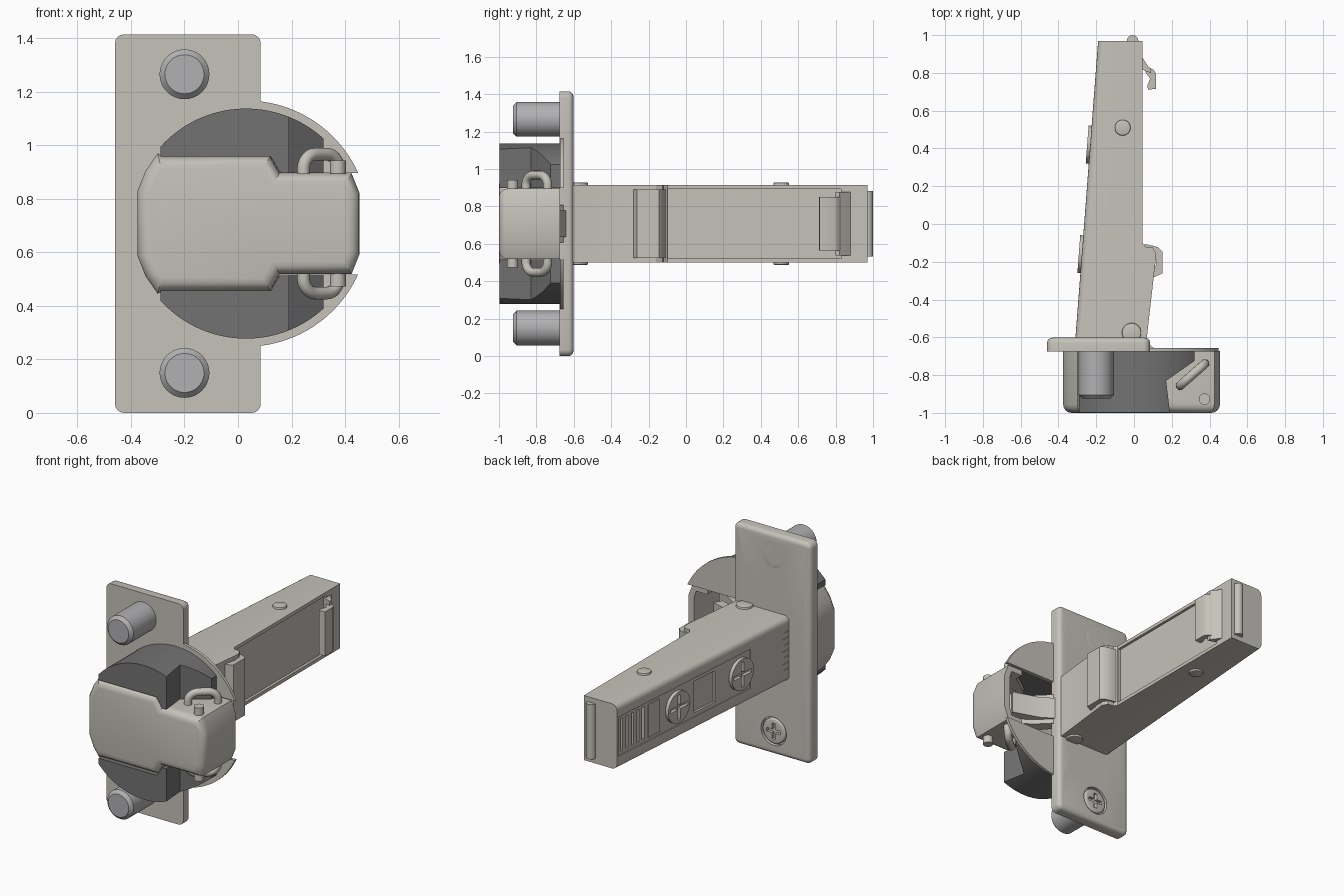
import bpy, bmesh, math
from mathutils import Vector

if "Cube" in bpy.data.objects:
    bpy.data.objects.remove(bpy.data.objects["Cube"])

C = 0.7075  # mid height


def material(name, col):
    m = bpy.data.materials.new(name)
    m.diffuse_color = (*col, 1)
    m.use_nodes = True
    m.node_tree.nodes["Principled BSDF"].inputs["Base Color"].default_value = m.diffuse_color
    return m


LIGHT = material("nickel", (0.56, 0.54, 0.49))
DARK = material("dark_plastic", (0.17, 0.17, 0.17))
STEEL = material("screw_steel", (0.44, 0.44, 0.45))


def finish(name, bm, mat):
    bmesh.ops.recalc_face_normals(bm, faces=bm.faces)
    me = bpy.data.meshes.new(name)
    bm.to_mesh(me)
    bm.free()
    me.materials.append(mat)
    ob = bpy.data.objects.new(name, me)
    bpy.context.collection.objects.link(ob)
    return ob


def prism(name, pts, axis, lo, hi, mat=LIGHT):
    """Extrude an xy outline along z, or an xz outline along y."""
    bm = bmesh.new()
    co = (lambda p, w: (p[0], p[1], w)) if axis == 'z' else (lambda p, w: (p[0], w, p[1]))
    a = [bm.verts.new(co(p, lo)) for p in pts]
    b = [bm.verts.new(co(p, hi)) for p in pts]
    bm.faces.new(a)
    bm.faces.new(b)
    for i in range(len(pts)):
        j = (i + 1) % len(pts)
        bm.faces.new((a[i], a[j], b[j], b[i]))
    return finish(name, bm, mat)


def box(name, x, y, z, mat=LIGHT):
    return prism(name, [(x[0], y[0]), (x[1], y[0]), (x[1], y[1]), (x[0], y[1])], 'z', *z, mat)


def cyl(name, p, q, r, mat=LIGHT, seg=48):
    p, q = Vector(p), Vector(q)
    bm = bmesh.new()
    bmesh.ops.create_cone(bm, cap_ends=True, segments=seg, radius1=r, radius2=r, depth=(q - p).length)
    rot = (q - p).to_track_quat('Z', 'Y').to_matrix().to_4x4()
    rot.translation = (p + q) / 2
    bm.transform(rot)
    return finish(name, bm, mat)


def bevel(ob, width, seg, pick):
    """Bevel the edges whose two ends satisfy pick."""
    bm = bmesh.new()
    bm.from_mesh(ob.data)
    es = [e for e in bm.edges if pick(e.verts[0].co, e.verts[1].co)]
    bmesh.ops.bevel(bm, geom=es, offset=width, segments=seg, profile=0.5, affect='EDGES')
    bm.to_mesh(ob.data)
    bm.free()
    return ob


def boolean(ob, tool, op='DIFFERENCE'):
    m = ob.modifiers.new("cut", 'BOOLEAN')
    m.operation, m.object, m.solver = op, tool, 'EXACT'
    with bpy.context.temp_override(object=ob, active_object=ob):
        bpy.ops.object.modifier_apply(modifier=m.name)
    bpy.data.objects.remove(tool)


def near(a, b):
    return abs(a - b) < 1e-3


def flip(pts):
    return pts + [(x, 2 * C - z) for x, z in reversed(pts)]


# mounting plate with rounded back edges and a round pocket
r, corners = 0.034, []
for cx, cz, a0 in ((0.051, r, -90), (0.051, 2 * C - r, 0), (-0.426, 2 * C - r, 90), (-0.426, r, 180)):
    for k in range(5):
        a = math.radians(a0 + k * 22.5)
        corners.append((cx + r * math.cos(a), cz + r * math.sin(a)))
plate = prism("mounting_plate", corners, 'y', -0.675, -0.602)
bevel(plate, 0.027, 4, lambda a, b: near(a.y, -0.602) and near(b.y, -0.602))
boolean(plate, cyl("cutter", (0.03, -0.8, C), (0.03, -0.5, C), 0.435, seg=96))

# thin cup flange, slotted for the arm
flange = cyl("cup_flange", (0.03, -0.6745, C), (0.03, -0.656, C), 0.46, seg=96)
boolean(flange, box("cutter", (-0.3, 0.6), (-0.8, -0.5), (C - 0.19, C + 0.19)))
for s in (1, -1):
    z = C + s * 0.25
    boolean(flange, box("cutter", (-0.01, 0.04), (-0.8, -0.5), (z - 0.022, z + 0.022)))

# dark cup halves
for s, n in ((1, "upper"), (-1, "lower")):
    half = prism("cup_" + n, [(-0.29, -0.997), (0.19, -0.997), (0.17, -0.83), (0.32, -0.725),
                              (0.32, -0.673), (-0.29, -0.673)], 'z', C + s * 0.19, C + s * 0.6, DARK)
    boolean(half, cyl("cutter", (0.03, -1.2, C), (0.03, -0.5, C), 0.43, seg=96), 'INTERSECT')
    boolean(half, prism("cutter", [(-0.4, C), (0.3, C), (0.3, C + s * 0.188), (0.16, C + s * 0.188),
                                   (0.122, C + s * 0.2505), (-0.4, C + s * 0.2505)], 'y', -1.1, -0.935))

# metal strap wrapping the cup
outline = flip([(-0.375, 0.83), (-0.345, 0.905), (-0.3, 0.97), (-0.28, 0.958),
                (0.12, 0.958), (0.155, 0.895), (0.425, 0.895), (0.455, 0.82)])
strap = prism("cup_strap", outline, 'y', -1, -0.673)
bevel(strap, 0.045, 4, lambda a, b: near(a.y, -1) and near(b.y, -1))
inner = flip([(-0.325, 0.82), (-0.28, 0.905), (0.12, 0.905), (0.15, 0.86), (0.40, 0.86), (0.415, 0.81)])
boolean(strap, prism("cutter", inner, 'y', -0.955, -0.5))
boolean(strap, prism("cutter", [(-0.29, -0.93), (0.18, -0.93), (0.17, -0.83), (0.32, -0.725),
                                (0.32, -0.6), (-0.29, -0.6)], 'z', 0, 2))

# wire loops on the strap, and the pin through it
for s, n in ((1, "upper"), (-1, "lower")):
    path = [(0, 0.15)]
    for k in range(14):
        a = math.pi - (k if k < 7 else k - 1) * math.pi / 12
        path.append(((0.35 if k < 7 else 0.65) + 0.35 * math.cos(a), 0.208 + 0.052 * math.sin(a)))
    path.append((1, 0.15))
    cu = bpy.data.curves.new("wire", 'CURVE')
    cu.dimensions = '3D'
    cu.bevel_depth, cu.bevel_resolution, cu.use_fill_caps = 0.024, 4, True
    sp = cu.splines.new('POLY')
    sp.points.add(len(path) - 1)
    for p, (t, h) in zip(sp.points, path):
        p.co = (0.245 + 0.13 * t, -0.855 + 0.115 * t, C + s * h, 1)
    tmp = bpy.data.objects.new("wire", cu)
    bpy.context.collection.objects.link(tmp)
    me = bpy.data.meshes.new_from_object(tmp)
    bpy.data.objects.remove(tmp)
    me.materials.append(LIGHT)
    bpy.context.collection.objects.link(bpy.data.objects.new(n + "_wire_loop", me))
cyl("cup_pin", (0.373, -0.927, C - 0.235), (0.373, -0.927, C + 0.235), 0.03)

# screws with dowels through the plate
for z, n in ((C + 0.558, "upper"), (C - 0.558, "lower")):
    dowel = cyl(n + "_dowel", (-0.2, -0.925, z), (-0.2, -0.67, z), 0.093, STEEL)
    bevel(dowel, 0.02, 1, lambda a, b: near(a.y, -0.925) and near(b.y, -0.925))
    boolean(plate, cyl("cutter", (-0.2, -0.625, z), (-0.2, -0.5, z), 0.09))
    head = cyl(n + "_screw_head", (-0.2, -0.64, z), (-0.2, -0.602, z), 0.08)
    bevel(head, 0.01, 3, lambda a, b: near(a.y, -0.602) and near(b.y, -0.602))
    for w, h in ((0.05, 0.012), (0.012, 0.05)):
        boolean(head, box("cutter", (-0.2 - w, -0.2 + w), (-0.622, -0.5), (z - h, z + h)))

# tapered arm
Z0, Z1 = C - 0.207, C + 0.207
D = Vector((0.12, 1.57)).normalized()
N = Vector((-D.y, D.x))


def face(y, h):
    """Point on the sloped arm face, h outwards from it."""
    return Vector((-0.264 + 0.0764 * y, y)) + N * h


def pad(name, y0, y1, z0, z1, lo, hi):
    return prism(name, [face(y0, lo), face(y1, lo), face(y1, hi), face(y0, hi)], 'z', z0, z1)


arm = prism("arm", [face(-0.67, 0), (0.085, -0.67), (0.068, -0.6), (0.118, -0.16), (0.10, -0.125),
                    (0.06, -0.12), (0.045, -0.10), (0.045, 0.97), face(0.97, 0)], 'z', Z0, Z1)
bevel(arm, 0.035, 4, lambda a, b: near(a.z, b.z) and all(near(v.x, face(v.y, 0).x) for v in (a, b)))
boolean(arm, box("cutter", (0.028, 0.2), (-0.095, 0.83), (C - 0.185, C + 0.185)))
boolean(arm, pad("cutter", -0.25, 0.955, C - 0.125, C + 0.125, -0.006, 0.1))
boolean(arm, pad("cutter", 0.07, 0.26, C - 0.1, C + 0.1, -0.02, 0.1))
for i in range(5):
    y = 0.71 + i * 0.05
    boolean(arm, pad("cutter", y, y + 0.022, C - 0.105, C + 0.105, -0.03, 0.1))
pad("arm_marker_pad", 0.58, 0.68, C - 0.105, C + 0.105, -0.02, 0.0)
for i in range(7):  # scale marks
    z = C - 0.12 + i * 0.04
    boolean(arm, pad("cutter", -0.59, -0.56 + 0.02 * (i % 2), z - 0.003, z + 0.003, -0.005, 0.1))

# adjusting screws on the arm face
for y, n in ((0.42, "rear"), (-0.16, "front")):
    p, q = face(y, -0.03), face(y, 0.016)
    screw = cyl(n + "_adjusting_screw", (*p, C), (*q, C), 0.1)
    for w, h in ((0.08, 0.012), (0.012, 0.08)):
        boolean(screw, pad("cutter", y - w, y + w, C - h, C + h, -0.006, 0.1))

# rivets through the arm
for x, y, r, n in ((-0.06, 0.51, 0.042, "rear"), (-0.013, -0.575, 0.051, "front")):
    rivet = cyl(n + "_rivet", (x, y, Z0 - 0.013), (x, y, Z1 + 0.013), r)
    bevel(rivet, 0.006, 2, lambda a, b: near(a.z, b.z))

# bent hook, rear clip and rolled end
prism("front_hook", [(0.03, -0.108), (0.08, -0.11), (0.125, -0.122), (0.15, -0.145), (0.15, -0.262),
                     (0.105, -0.282), (0.1, -0.27), (0.12, -0.2), (0.1, -0.15), (0.03, -0.15)],
      'z', C - 0.183, C + 0.183)
prism("rear_clip", [(0.02, 0.90), (0.045, 0.88), (0.075, 0.835), (0.09, 0.82), (0.09, 0.8),
                    (0.06, 0.81), (0.02, 0.83)], 'z', C - 0.17, C + 0.17)
prism("rear_clip_tip", [(0.07, 0.835), (0.105, 0.815), (0.117, 0.795), (0.117, 0.715), (0.075, 0.712),
                        (0.07, 0.73), (0.085, 0.77), (0.06, 0.805)], 'z', C - 0.142, C + 0.142)
cyl("rolled_end", (-0.007, 0.97, C - 0.175), (-0.007, 0.97, C + 0.175), 0.03, seg=32)

# links between the cup and the arm
prism("main_link", [(0.39, -0.95), (0.34, -0.95), (0.12, -0.8), (-0.05, -0.6), (0.03, -0.6),
                    (0.17, -0.74), (0.39, -0.89)], 'z', C - 0.1, C + 0.1)
prism("short_link", [(0.3, -0.8), (0.33, -0.75), (0.15, -0.69), (0.03, -0.6), (-0.02, -0.62),
                     (0.12, -0.74)], 'z', C - 0.07, C + 0.07)

for ob in bpy.context.scene.objects:
    ob.select_set(True)
    bpy.context.view_layer.objects.active = ob
bpy.ops.object.shade_smooth_by_angle(angle=math.radians(32))
